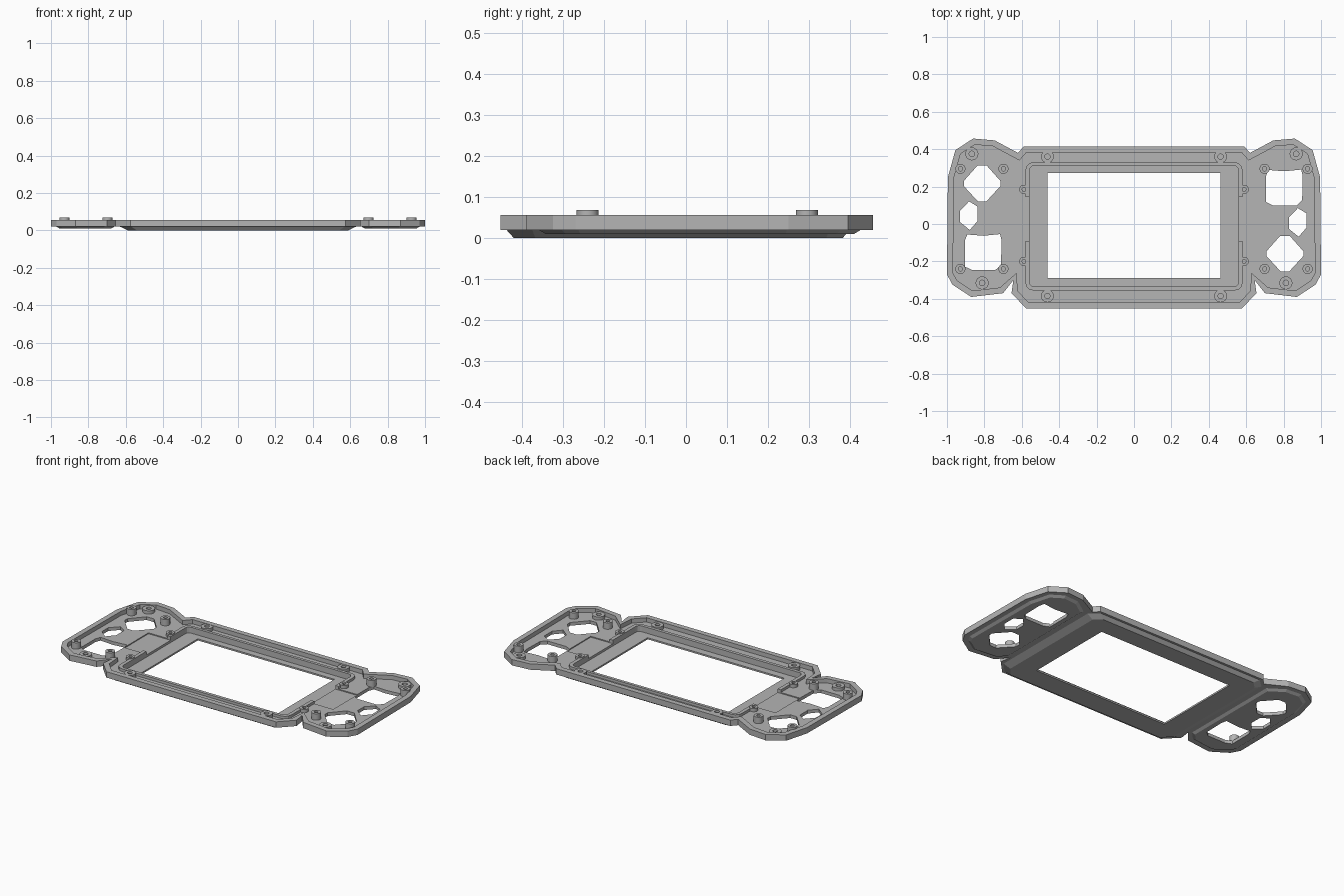
import bpy, bmesh, math
from mathutils import Vector

if "Cube" in bpy.data.objects:
    bpy.data.objects.remove(bpy.data.objects["Cube"])

GREY = (0.46, 0.46, 0.46, 1)
mat = bpy.data.materials.new("plain grey plastic")
mat.use_nodes = True
mat.diffuse_color = GREY
mat.node_tree.nodes["Principled BSDF"].inputs["Base Color"].default_value = GREY

RIM, FLOOR, LEDGE, BEZEL = 0.056, 0.03, 0.02, 0.01


def loft(name, loops, ring=False):
    """Join (outline, height) loops; cap the ends, or close into a ring."""
    bm = bmesh.new()
    rows = [[bm.verts.new((x, y, z)) for x, y in pts] for pts, z in loops]
    pairs = list(zip(rows, rows[1:] + rows[:1])) if ring else list(zip(rows, rows[1:]))
    for a, b in pairs:
        for i in range(len(a)):
            j = (i + 1) % len(a)
            bm.faces.new((a[i], a[j], b[j], b[i]))
    if not ring:
        bm.faces.new(rows[0])
        bm.faces.new(rows[-1])
    bmesh.ops.recalc_face_normals(bm, faces=bm.faces)
    me = bpy.data.meshes.new(name)
    bm.to_mesh(me)
    bm.free()
    me.materials.append(mat)
    ob = bpy.data.objects.new(name, me)
    bpy.context.collection.objects.link(ob)
    return ob


def slab(name, pts, z0, z1):
    return loft(name, [(pts, z0), (pts, z1)])


def inset(pts, d):
    """Move every edge of an outline inward by d."""
    p = [Vector(q) for q in pts]
    n = len(p)
    area = sum(p[i].x * p[(i + 1) % n].y - p[(i + 1) % n].x * p[i].y for i in range(n))
    s = 1 if area > 0 else -1
    out = []
    for i in range(n):
        e1, e2 = (p[i] - p[i - 1]).normalized(), (p[(i + 1) % n] - p[i]).normalized()
        n1, n2 = Vector((-e1.y, e1.x)) * s, Vector((-e2.y, e2.x)) * s
        out.append(tuple(p[i] + (n1 + n2) * d / max(1 + n1.dot(n2), 0.4)))
    return out


def box(x0, x1, y0, y1, r=0):
    """Rectangle outline, with rounded corners when r is set."""
    if not r:
        return [(x0, y0), (x1, y0), (x1, y1), (x0, y1)]
    pts = []
    corners = [(x1 - r, y1 - r), (x0 + r, y1 - r), (x0 + r, y0 + r), (x1 - r, y0 + r)]
    for k, (cx, cy) in enumerate(corners):
        for i in range(4):
            a = math.pi / 2 * (k + i / 3)
            pts.append((cx + r * math.cos(a), cy + r * math.sin(a)))
    return pts


def mirror(pts):
    return [(-x, y) for x, y in reversed(pts)]


def combine(target, other, op):
    other.hide_render = True
    m = target.modifiers.new(op, 'BOOLEAN')
    m.operation, m.object, m.solver = op, other, 'EXACT'
    bpy.context.view_layer.update()
    dg = bpy.context.evaluated_depsgraph_get()
    me = bpy.data.meshes.new_from_object(target.evaluated_get(dg))
    target.modifiers.clear()
    target.data = me
    bpy.data.objects.remove(other)


# Outline: a grip on each side of the screen section
grip = [(0.745, 0.447), (0.86, 0.457), (0.955, 0.395), (0.995, 0.25), (1.0, -0.27),
        (0.97, -0.325), (0.87, -0.39), (0.70, -0.37)]
half = [(0.59, 0.414), (0.62, 0.38)] + grip + [(0.645, -0.30), (0.655, -0.37), (0.575, -0.453)]
outline = half + mirror(half)
plate = slab("faceplate", outline, LEDGE, RIM)

# Raised underside: bevelled centre panel and two grip panels
centre = [(0.575, 0.4), (0.63, 0.35), (0.63, -0.375), (0.57, -0.438)]
centre += mirror(centre)
low = inset(centre, 0.018)
low = [(x * 0.96, y) for x, y in low]
combine(plate, loft("centre_panel", [(low, 0), (centre, LEDGE), (centre, LEDGE + 0.004)]), 'UNION')
grip_panel = [(0.632, 0.37)] + grip + [(0.632, -0.30)]
for pts in (grip_panel, mirror(grip_panel)):
    top, bottom = inset(pts, 0.03), inset(pts, 0.046)
    combine(plate, loft("grip_panel", [(bottom, BEZEL), (top, LEDGE), (top, LEDGE + 0.004)]), 'UNION')

# Hollow inside the rim, with a wall around the screen
combine(plate, slab("hollow", inset(outline, 0.032), FLOOR, 0.2), 'DIFFERENCE')
combine(plate, slab("screen_wall", box(-0.58, 0.58, -0.355, 0.33, 0.04), FLOOR - 0.004, 0.046), 'UNION')
combine(plate, slab("screen_pocket", box(-0.558, 0.558, -0.335, 0.312, 0.025), BEZEL, 0.2), 'DIFFERENCE')
combine(plate, slab("screen_opening", box(-0.463, 0.463, -0.29, 0.272), -0.1, 0.2), 'DIFFERENCE')

# Shallow recess on each side of the screen
for s in (-1, 1):
    x = sorted((s * 0.55, s * 0.708))
    combine(plate, slab("side_recess", box(x[0], x[1], -0.09, 0.145), 0.024, 0.2), 'DIFFERENCE')

# Control openings
diamond = [(-0.025, 0.097), (0.025, 0.097), (0.098, 0.015), (0.098, -0.012),
           (0.022, -0.095), (-0.022, -0.095), (-0.098, -0.012), (-0.098, 0.015)]
pad = [(-0.085, 0.092), (0, 0.085), (0.09, 0.094), (0.098, 0.06), (0.095, -0.07),
       (0.065, -0.098), (-0.06, -0.098), (-0.098, -0.08), (-0.098, 0.06)]
slot = [(-0.047, 0.025), (0, 0.075), (0.046, 0.047), (0.046, -0.03), (0.004, -0.078), (-0.047, -0.037)]
openings = [(diamond, -0.812, 0.215), (pad, -0.806, -0.148), (slot, -0.882, 0.046),
            (diamond, 0.807, -0.16), (pad, 0.804, 0.197), (slot, 0.876, 0.01)]
for shape, cx, cy in openings:
    pts = [(x + cx, y + cy) for x, y in shape]
    combine(plate, slab("opening", pts, -0.1, 0.2), 'DIFFERENCE')


# Screw bosses
def boss(name, x, y, r, top):
    def circle(k):
        return [(x + k * math.cos(a * math.pi / 8), y + k * math.sin(a * math.pi / 8)) for a in range(16)]
    outer, hole = circle(r), circle(r * 0.42)
    base = FLOOR - 0.002
    ob = loft(name, [(outer, base), (outer, top), (hole, top), (hole, base)], ring=True)
    ob.data.shade_smooth()
    ob.data.set_sharp_from_angle(angle=math.radians(30))


for side, s in (("left", 1), ("right", -1)):
    for y in (0.295, -0.24):
        boss(side + "_tall_boss", s * 0.698, y, 0.027, 0.069)
        boss(side + "_tall_boss", s * 0.928, y, 0.027, 0.069)
    boss(side + "_upper_grip_boss", s * 0.867, 0.375, 0.035, 0.05)
    boss(side + "_lower_grip_boss", s * 0.812, -0.315, 0.035, 0.05)
    for y in (0.36, -0.385):
        boss(side + "_screen_boss", s * 0.463, y, 0.034, 0.054)
    for y in (0.185, -0.2):
        boss(side + "_wall_boss", s * 0.588, y, 0.025, 0.05)
